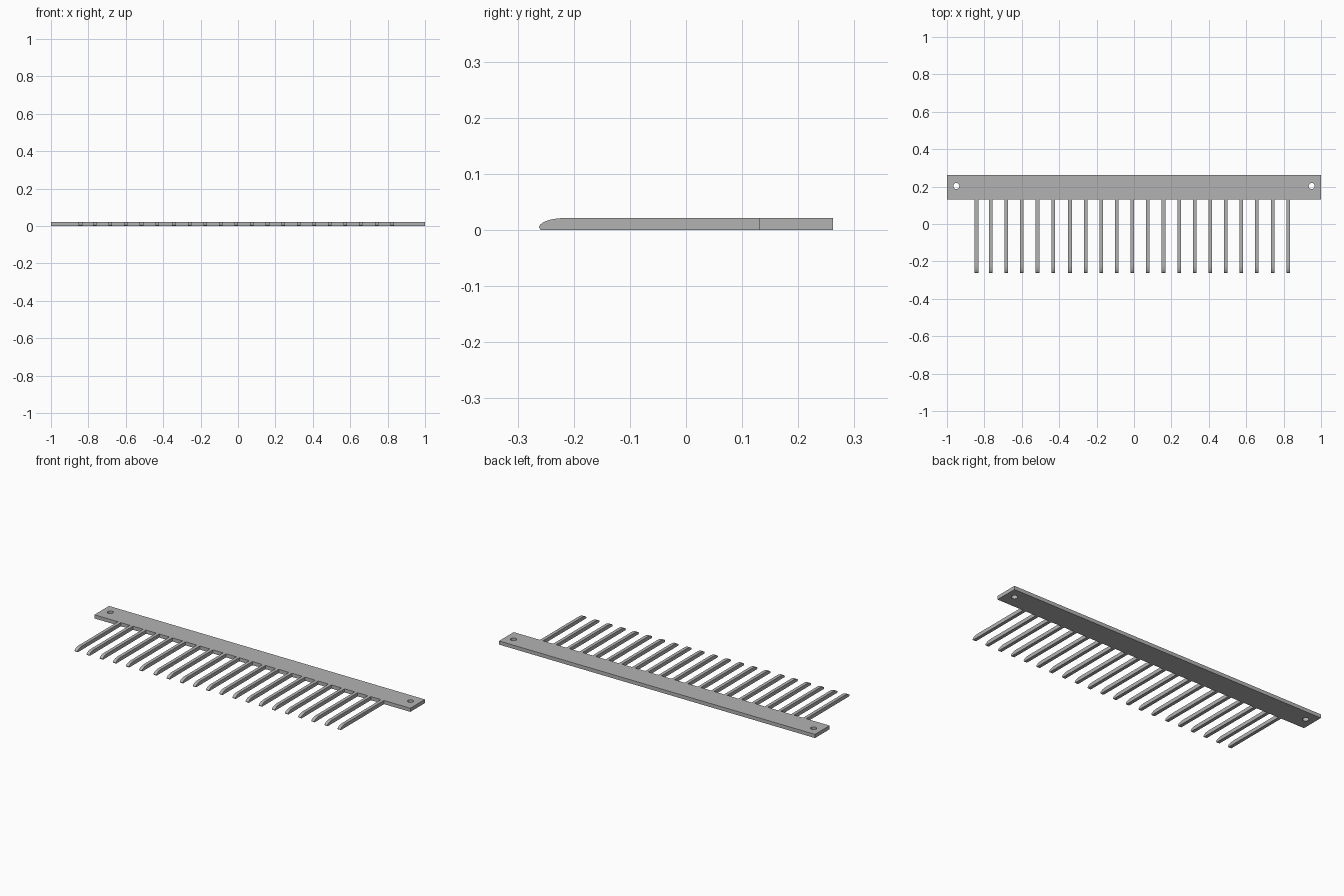
import bpy, bmesh, math

cube = bpy.data.objects.get("Cube")
if cube:
    bpy.data.objects.remove(cube, do_unlink=True)

GREY = (0.45, 0.45, 0.45, 1)
metal = bpy.data.materials.new("plain grey")
metal.use_nodes = True
metal.diffuse_color = GREY
metal.node_tree.nodes["Principled BSDF"].inputs["Base Color"].default_value = GREY

THICK, BAR_FRONT, BACK, TIP = 0.021, 0.13, 0.262, -0.262


def add_object(name, bm):
    bmesh.ops.recalc_face_normals(bm, faces=bm.faces)
    mesh = bpy.data.meshes.new(name)
    bm.to_mesh(mesh)
    bm.free()
    mesh.materials.append(metal)
    obj = bpy.data.objects.new(name, mesh)
    bpy.context.collection.objects.link(obj)
    return obj


def extrude_profile(name, points, direction):
    """Fill a closed outline and extrude it along direction."""
    bm = bmesh.new()
    face = bm.faces.new([bm.verts.new(p) for p in points])
    ext = bmesh.ops.extrude_face_region(bm, geom=[face], use_keep_orig=True)
    verts = [g for g in ext["geom"] if isinstance(g, bmesh.types.BMVert)]
    bmesh.ops.translate(bm, verts=verts, vec=direction)
    return add_object(name, bm)


# Mounting bar
bar = extrude_profile(
    "mounting_bar",
    [(-1, BAR_FRONT, 0), (1, BAR_FRONT, 0), (1, BACK, 0), (-1, BACK, 0)],
    (0, 0, THICK))

# Screw holes through both ends of the bar
for side, label in ((-1, "right"), (1, "left")):
    ring = [(side * 0.95 + 0.016 * math.cos(a), 0.203 + 0.016 * math.sin(a), -0.05)
            for a in (math.tau * i / 32 for i in range(32))]
    cutter = extrude_profile(label + "_hole_cutter", ring, (0, 0, 0.15))
    cutter.hide_render = True
    cutter.hide_viewport = True
    cutter.display_type = 'WIRE'
    cut = bar.modifiers.new(label + " hole", 'BOOLEAN')
    cut.operation = 'DIFFERENCE'
    cut.solver = 'EXACT'
    cut.object = cutter

# Apply the holes, then drop the cutters
graph = bpy.context.evaluated_depsgraph_get()
cut_mesh = bpy.data.meshes.new_from_object(bar.evaluated_get(graph))
bar.modifiers.clear()
bar.data = cut_mesh
for obj in [o for o in bpy.data.objects if o.name.endswith("hole_cutter")]:
    bpy.data.objects.remove(obj, do_unlink=True)

# Tines: square bars whose upper edge curves down to the tip
COUNT, WIDTH, PITCH, FIRST = 21, 0.019, 0.0833, -0.842
NOSE, BLUNT, STEPS = 0.045, 0.004, 10
nose = []
for i in range(STEPS + 1):
    a = math.pi / 2 * i / STEPS
    nose.append((TIP + NOSE * (1 - math.sin(a)), BLUNT + (THICK - BLUNT) * math.cos(a)))
outline = [(BAR_FRONT, 0), (BAR_FRONT, THICK)] + nose + [(TIP + 0.003, 0)]

for i in range(COUNT):
    x = FIRST + PITCH * i - (0.007 if 1 <= i <= 5 else 0)
    extrude_profile(f"tine_{i + 1}", [(x - WIDTH / 2, y, z) for y, z in outline],
                    (WIDTH, 0, 0))

# Smooth the curved noses and hole walls, keep the edges sharp
bpy.ops.object.select_all(action='DESELECT')
for obj in bpy.context.collection.objects:
    if obj.name.startswith(("tine_", "mounting_bar")):
        obj.select_set(True)
        bpy.context.view_layer.objects.active = obj
bpy.ops.object.shade_smooth_by_angle(angle=math.radians(30))
